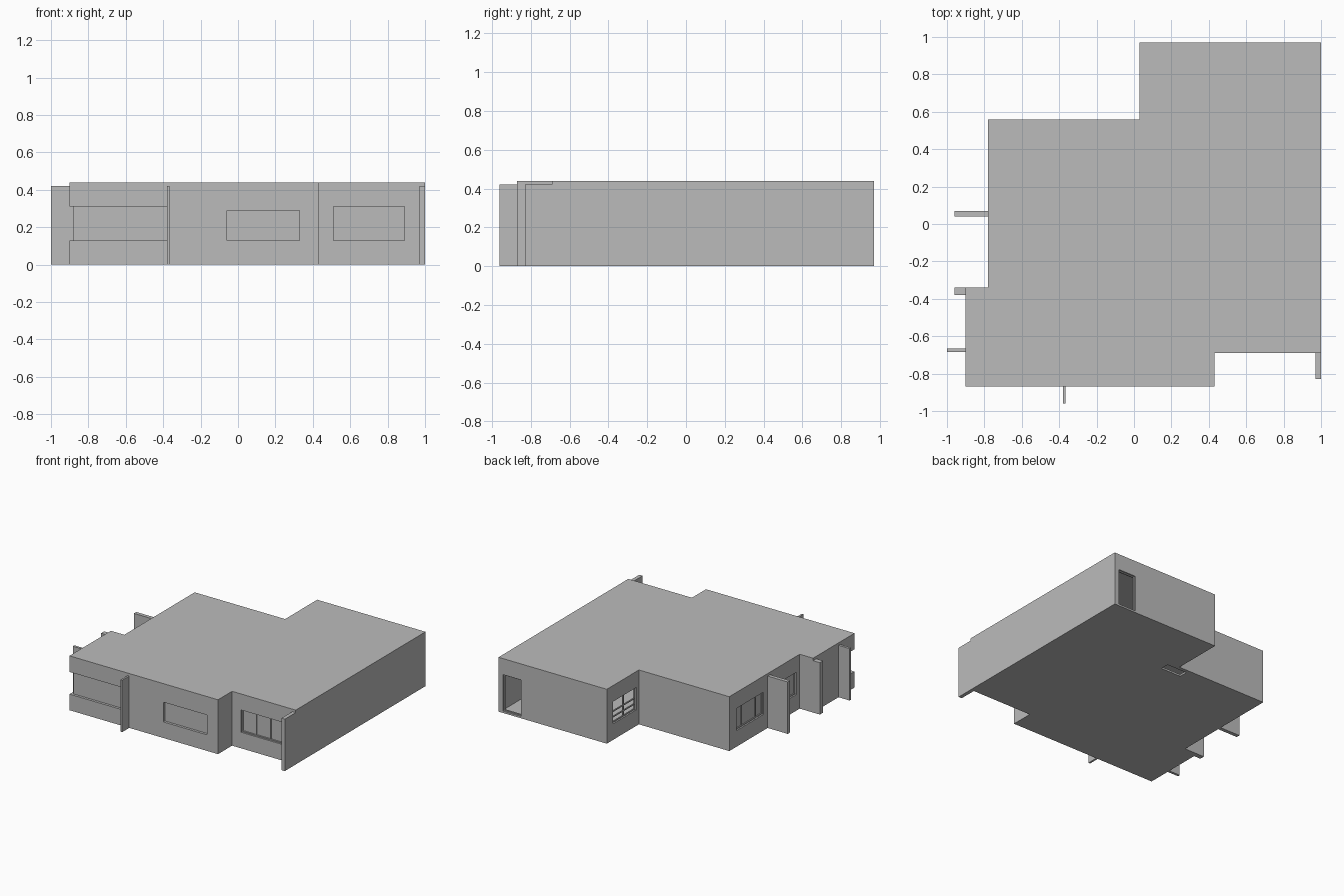
import bpy
import bmesh
from mathutils import Vector

old = bpy.data.objects.get("Cube")
if old:
    bpy.data.objects.remove(old, do_unlink=True)

grey = bpy.data.materials.new("plain grey")
grey.use_nodes = True
colour = (0.5, 0.5, 0.5, 1)
grey.diffuse_color = colour
grey.node_tree.nodes["Principled BSDF"].inputs["Base Color"].default_value = colour


def prism(name, outline, z0, z1):
    """Extrude a flat outline from z0 to z1."""
    bm = bmesh.new()
    face = bm.faces.new([bm.verts.new((x, y, z0)) for x, y in outline])
    up = bmesh.ops.extrude_face_region(bm, geom=[face])["geom"]
    moved = [v for v in up if isinstance(v, bmesh.types.BMVert)]
    bmesh.ops.translate(bm, verts=moved, vec=(0, 0, z1 - z0))
    bmesh.ops.recalc_face_normals(bm, faces=bm.faces)
    mesh = bpy.data.meshes.new(name)
    bm.to_mesh(mesh)
    bm.free()
    mesh.materials.append(grey)
    obj = bpy.data.objects.new(name, mesh)
    bpy.context.collection.objects.link(obj)
    return obj


def block(name, x0, x1, y0, y1, z0, z1):
    return prism(name, [(x0, y0), (x1, y0), (x1, y1), (x0, y1)], z0, z1)


def inset(outline, t):
    """Move every wall of a right-angled outline inwards by t."""
    result = []
    for i, p in enumerate(outline):
        p = Vector(p)
        a = (p - Vector(outline[i - 1])).normalized()
        b = (Vector(outline[(i + 1) % len(outline)]) - p).normalized()
        result.append(p + t * (Vector((-a.y, a.x)) + Vector((-b.y, b.x))))
    return result


def cut(cutter):
    mod = house.modifiers.new(cutter.name, "BOOLEAN")
    mod.operation = "DIFFERENCE"
    mod.solver = "EXACT"
    mod.object = cutter
    cutter.hide_render = True
    cutter.display_type = "WIRE"


def panel(name, axis, face, side, depth, a0, a1, z0, z1):
    """Block along a wall; depth is a range measured inwards from its face."""
    d0, d1 = sorted(face + side * d for d in depth)
    if axis == "x":
        return block(name, a0, a1, d0, d1, z0, z1)
    return block(name, d0, d1, a0, a1, z0, z1)


def window(name, axis, face, side, a0, a1, z0, z1, uprights=(), rails=(), glass=True, frame=True):
    """Cut an opening, then fit glass, a frame and glazing bars."""
    wall = (axis, face, side)
    cut(panel(name + "_cutter", *wall, (-0.02, 0.06), a0, a1, z0, z1))
    if glass:
        panel(name + "_glass", *wall, (0.02, 0.025), a0, a1, z0, z1)
    w = 0.004
    bars = [a0 + (a1 - a0) * u for u in uprights]
    heights = [z0 + (z1 - z0) * r for r in rails]
    if frame:
        bars += [a0 + w, a1 - w]
        heights += [z0 + w, z1 - w]
    for a in bars:
        panel(name + "_upright", *wall, (0.012, 0.022), a - w, a + w, z0, z1)
    for z in heights:
        panel(name + "_rail", *wall, (0.012, 0.022), a0, a1, z - w, z + w)


# Hollow single-storey shell
plan = [(-0.9, -0.87), (0.43, -0.87), (0.43, -0.69), (1, -0.69), (1, 0.97),
        (0.03, 0.97), (0.03, 0.56), (-0.78, 0.56), (-0.78, -0.34), (-0.9, -0.34)]
house = prism("house_shell", plan, 0, 0.44)
cut(prism("room_cutter", inset(plan, 0.03), 0.015, 0.425))
cut(block("floor_hole_cutter", -0.06, 0.12, 0.46, 0.53, -0.05, 0.1))

# Front windows
low, high = 0.13, 0.31
window("front_window", "x", -0.87, 1, -0.06, 0.33, low, 0.29, frame=False)
window("porch_window", "x", -0.69, 1, 0.51, 0.89, low, high, (1 / 3, 2 / 3))

# Corner window wrapping onto the left-hand wall
window("corner_front_window", "x", -0.87, 1, -0.92, -0.38, low, high, glass=False, frame=False)
window("corner_side_window", "y", -0.9, 1, -0.89, -0.68, low, high, glass=False, frame=False)
prism("corner_glass", [(-0.88, -0.85), (-0.38, -0.85), (-0.38, -0.845),
                       (-0.875, -0.845), (-0.875, -0.68), (-0.88, -0.68)], low, high)

# Side windows
window("side_window_back", "y", -0.78, 1, 0.12, 0.47, low, high, (0.25, 0.75))
window("side_window_middle", "y", -0.78, 1, -0.3, -0.02, low, high, (0.5,))

# Open window with rails beside the rear corner
window("rear_corner_window", "y", 0.03, 1, 0.59, 0.89, low, high, (0.5,), (0.25, 0.5), glass=False)

# Open rear doorway
window("rear_door", "x", 0.97, -1, 0.8, 0.96, 0.015, high, glass=False)

# Fin walls standing out from the facade
for name, x0, x1, y0, y1 in [
    ("front_fin", -0.38, -0.365, -0.96, -0.87),
    ("porch_fin", 0.97, 1, -0.83, -0.69),
    ("side_fin_front", -1, -0.9, -0.685, -0.665),
    ("side_fin_middle", -0.96, -0.9, -0.38, -0.34),
    ("side_fin_back", -0.96, -0.78, 0.04, 0.07),
]:
    block(name, x0, x1, y0, y1, 0, 0.42)
